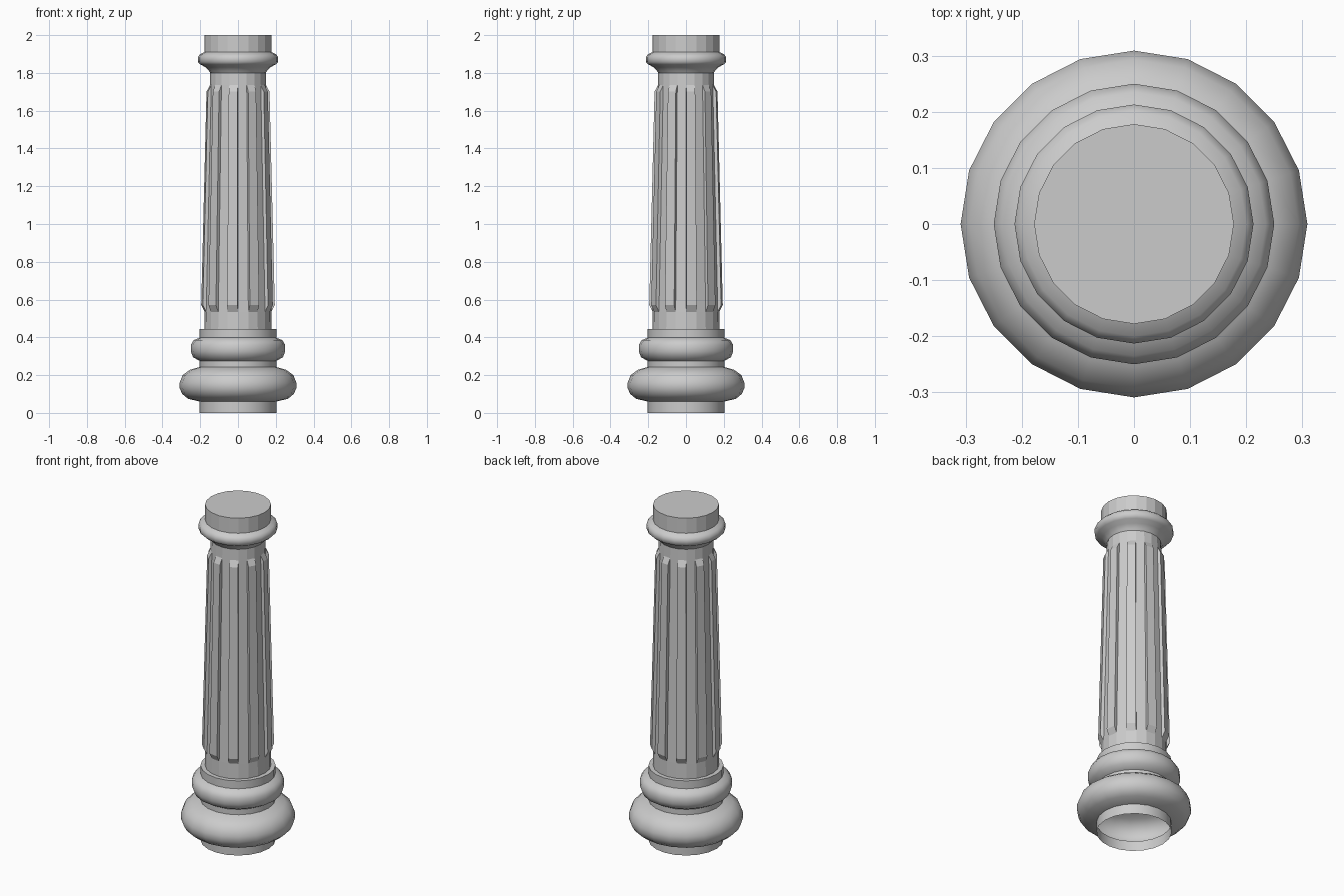
import bpy, bmesh
from math import sin, cos, pi

old = bpy.data.objects.get("Cube")
if old:
    bpy.data.objects.remove(old)

SIDES = 20

stone = bpy.data.materials.new("grey_stone")
stone.use_nodes = True
stone.diffuse_color = (0.6, 0.6, 0.6, 1)
stone.node_tree.nodes["Principled BSDF"].inputs["Base Color"].default_value = (0.6, 0.6, 0.6, 1)


def lathe(name, profile, smooth, cap_top=False, detail=None):
    """Turn a (radius, height) profile into a faceted shell."""
    bm = bmesh.new()
    rings = [[bm.verts.new((r * cos(2 * pi * i / SIDES), r * sin(2 * pi * i / SIDES), z))
              for i in range(SIDES)] for r, z in profile]
    bands = []
    for low, high in zip(rings, rings[1:]):
        bands.append([bm.faces.new((low[i], low[(i + 1) % SIDES], high[(i + 1) % SIDES], high[i]))
                      for i in range(SIDES)])
    if cap_top:
        bm.faces.new(rings[-1])
    bm.normal_update()
    if detail:
        detail(bm, bands)
    mesh = bpy.data.meshes.new(name)
    bm.to_mesh(mesh)
    bm.free()
    mesh.materials.append(stone)
    obj = bpy.data.objects.new(name, mesh)
    bpy.context.collection.objects.link(obj)
    if smooth:
        bpy.ops.object.select_all(action='DESELECT')
        obj.select_set(True)
        bpy.context.view_layer.objects.active = obj
        bpy.ops.object.shade_smooth_by_angle(angle=pi / 4)
    return obj


def raise_ribs(bm, bands):
    """Push out every second face of the long band, with sloped ends."""
    faces = bands[1][::2]
    middle = faces[0].calc_center_median().z
    ribs = bmesh.ops.extrude_discrete_faces(bm, faces=faces)["faces"]
    for face in ribs:
        push = face.normal * 0.018
        for v in face.verts:
            v.co += push
            v.co.z += 0.035 if v.co.z < middle else -0.035


# Base with two rounded rings, open underneath
lathe("base", [(0.203, 0), (0.203, 0.06), (0.265, 0.075), (0.295, 0.1), (0.309, 0.13),
               (0.309, 0.16), (0.293, 0.2), (0.255, 0.228), (0.203, 0.243),
               (0.203, 0.275), (0.238, 0.295), (0.25, 0.325), (0.25, 0.36),
               (0.235, 0.385), (0.203, 0.398), (0.203, 0.445), (0.178, 0.445)], True)

# Tapered shaft with raised ribs
lathe("ribbed_shaft", [(0.178, 0.445), (0.177, 0.535), (0.149, 1.735), (0.147, 1.8)],
      False, detail=raise_ribs)

# Collar ring below the top
lathe("collar", [(0.147, 1.8), (0.155, 1.812), (0.172, 1.83), (0.2, 1.845),
                 (0.213, 1.858), (0.213, 1.885), (0.2, 1.899), (0.178, 1.91)], True)

# Plain top block
lathe("top_block", [(0.178, 1.91), (0.178, 2.0)], False, cap_top=True)
